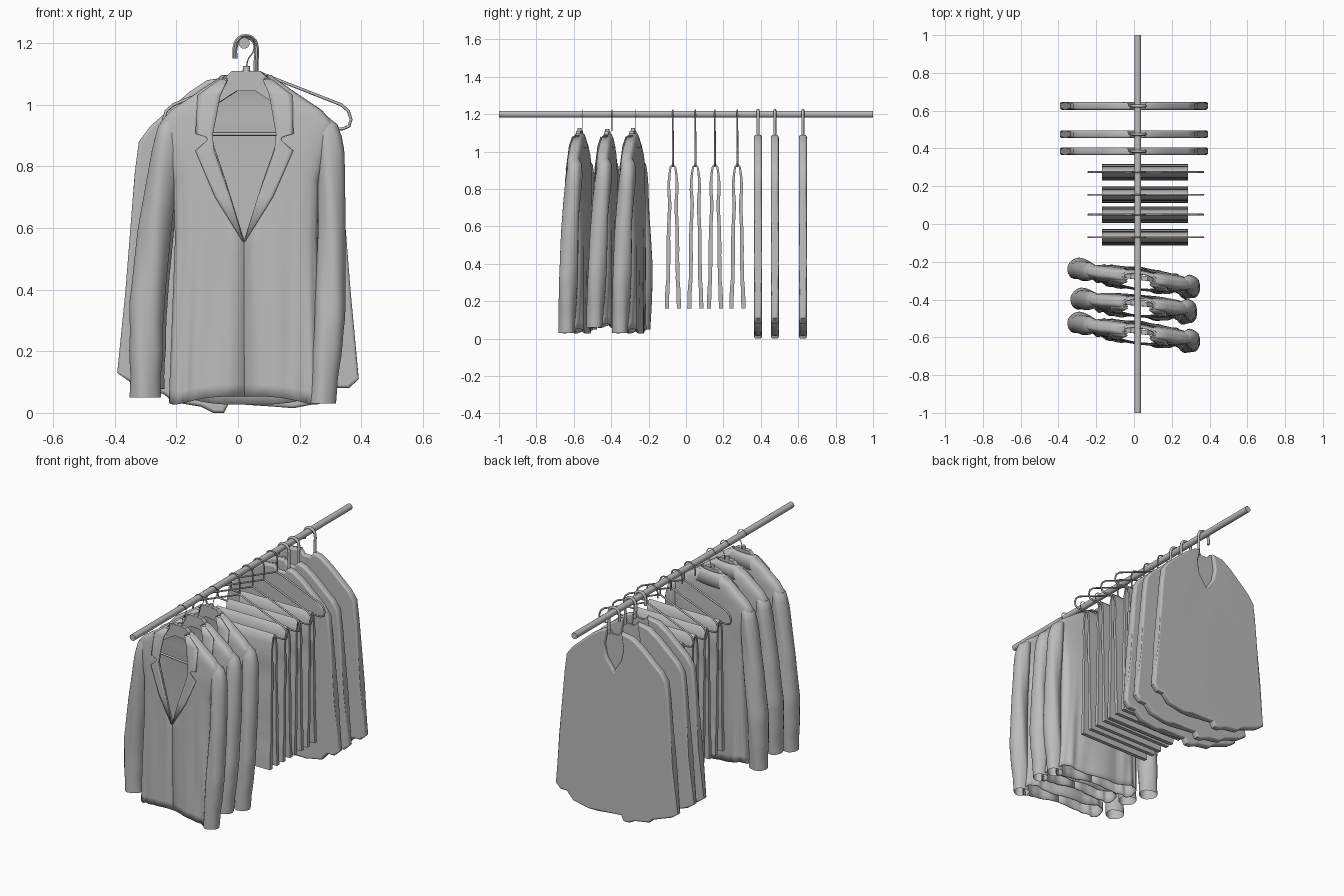
import bpy, bmesh, math
from mathutils import Matrix

cube = bpy.data.objects.get("Cube")
if cube:
    bpy.data.objects.remove(cube)

grey = bpy.data.materials.new("plain_grey")
grey.use_nodes = True
COLOUR = (0.5, 0.5, 0.5, 1)
grey.diffuse_color = COLOUR
grey.node_tree.nodes["Principled BSDF"].inputs["Base Color"].default_value = COLOUR
CX = 0.02  # rail and hooks sit slightly off centre


def finish(name, bm, matrix=None, angle=40, thick=0):
    bmesh.ops.recalc_face_normals(bm, faces=bm.faces)
    mesh = bpy.data.meshes.new(name)
    bm.to_mesh(mesh)
    bm.free()
    obj = bpy.data.objects.new(name, mesh)
    bpy.context.collection.objects.link(obj)
    mesh.materials.append(grey)
    if matrix:
        obj.matrix_world = matrix
    if thick:
        mod = obj.modifiers.new("thickness", "SOLIDIFY")
        mod.thickness = thick
        mod.offset = 0
    bpy.ops.object.select_all(action="DESELECT")
    bpy.context.view_layer.objects.active = obj
    obj.select_set(True)
    bpy.ops.object.shade_smooth_by_angle(angle=math.radians(angle))
    return obj


def loft(bm, rings, closed=True):
    rows = [[bm.verts.new(p) for p in ring] for ring in rings]
    n = len(rows[0])
    for a, b in zip(rows, rows[1:]):
        for i in range(n if closed else n - 1):
            j = (i + 1) % n
            bm.faces.new((a[i], a[j], b[j], b[i]))
    return rows


def plate(bm, outline, y0, y1, bevel=0):
    # xz outline extruded along y; the y1 side gets rounded edges
    face = bm.faces.new([bm.verts.new((x, y0, z)) for x, z in outline])
    made = bmesh.ops.extrude_face_region(bm, geom=[face])["geom"]
    for v in made:
        if isinstance(v, bmesh.types.BMVert):
            v.co.y = y1
    if bevel:
        edges = [e for e in made if isinstance(e, bmesh.types.BMEdge)]
        bmesh.ops.bevel(bm, geom=edges, offset=bevel, segments=3,
                        profile=0.5, affect="EDGES", clamp_overlap=True)


def wire(name, points, radius, matrix, cyclic=False, handle="AUTO"):
    # wire through xz points
    data = bpy.data.curves.new(name, "CURVE")
    data.dimensions = "3D"
    data.bevel_depth = radius
    data.bevel_resolution = 2
    data.resolution_u = 6
    data.use_fill_caps = True
    sp = data.splines.new("BEZIER")
    sp.bezier_points.add(len(points) - 1)
    for bp, (x, z) in zip(sp.bezier_points, points):
        bp.co = (x, 0, z)
        bp.handle_left_type = bp.handle_right_type = handle
    sp.use_cyclic_u = cyclic
    obj = bpy.data.objects.new(name, data)
    bpy.context.collection.objects.link(obj)
    obj.matrix_world = matrix
    data.materials.append(grey)


def hook(name, radius, matrix, foot):
    arc = [(CX + 0.005 + 0.034 * math.cos(a), 1.187 + 0.034 * math.sin(a))
           for a in (0, 0.8, 1.57, 2.35, 3.14)]
    wire(name, [(CX + 0.039, foot), (CX + 0.039, 1.14)] + arc + [(CX - 0.03, 1.15)],
         radius, matrix)


def lerp_table(table, z):
    # table rows: height followed by values, heights rising
    if z <= table[0][0]:
        return table[0][1:]
    for a, b in zip(table, table[1:]):
        if z <= b[0]:
            t = (z - a[0]) / (b[0] - a[0])
            return [p + (q - p) * t for p, q in zip(a[1:], b[1:])]
    return table[-1][1:]


# Rail
bm = bmesh.new()
bmesh.ops.create_cone(bm, cap_ends=True, segments=24, radius1=0.018, radius2=0.018, depth=2,
                      matrix=Matrix.Translation((CX, 0, 1.2)) @ Matrix.Rotation(math.pi / 2, 4, "X"))
finish("rail", bm)

# Jackets: height, half width, half depth, half opening
TORSO = [(0.04, 0.25, 0.056, 0), (0.3, 0.24, 0.055, 0), (0.56, 0.23, 0.053, 0),
         (0.75, 0.235, 0.051, 0.06), (0.88, 0.27, 0.046, 0.105), (0.94, 0.28, 0.04, 0.105),
         (0.98, 0.245, 0.039, 0.1), (1.03, 0.17, 0.034, 0.085), (1.085, 0.09, 0.021, 0.06)]
TX, POWER = 0.027, 0.6


def torso_ring(z, steps=72):
    a, b, w = lerp_table(TORSO, z)
    gap = math.pi / 2 - math.acos((w / a) ** (1 / POWER))
    ring = []
    for i in range(steps + 1):
        t = -math.pi / 2 + gap + (2 * math.pi - 2 * gap) * i / steps
        c, s = math.cos(t), math.sin(t)
        low = max(0, 0.8 - z)
        fold = 1 + 0.14 * low * math.sin(9 * t + 3 * z) + 0.1 * low * math.sin(17 * t - 4 * z)
        hem = 0.015 * math.sin(3 * t) * max(0, 1 - z / 0.3)
        ring.append((TX + a * math.copysign(abs(c) ** POWER, c),
                     b * fold * math.copysign(abs(s) ** POWER, s), z + hem))
    return ring


def front_y(x, z):
    a, b, _ = lerp_table(TORSO, z)
    return -b * max(0, 1 - min(1, abs(x) / a) ** (2 / POWER)) ** (POWER / 2)


# Lapel rows: height, inner edge, outer edge
LAPEL = [(0.555, 0, 0.004), (0.7, 0.045, 0.095), (0.85, 0.098, 0.16), (0.885, 0.103, 0.12),
         (0.895, 0.103, 0.125), (0.905, 0.103, 0.16), (1.03, 0.08, 0.155), (1.08, 0.058, 0.088)]
# Sleeve rows: height, centre, half width, y shift
SLEEVES = {"right": [(0.05, -0.305, 0.05, 0.012), (0.35, -0.3, 0.057, 0.01), (0.6, -0.274, 0.055, 0.007),
                     (0.85, -0.235, 0.048, 0), (0.93, -0.225, 0.038, 0), (0.97, -0.2, 0.015, 0)],
           "left": [(0.03, 0.28, 0.042, -0.025), (0.3, 0.303, 0.05, -0.02), (0.6, 0.308, 0.045, -0.007),
                    (0.85, 0.303, 0.044, 0.008), (0.93, 0.293, 0.038, 0.01), (0.975, 0.26, 0.015, 0.005)]}


def jacket(y, lean, turn, lift, size):
    shear = Matrix.Identity(4)
    shear[1][2] = lean
    m = (Matrix.Translation((0, y, lift)) @ shear @ Matrix.Rotation(turn, 4, "Z")
         @ Matrix.Diagonal((size, 1, 1 - lift, 1)))
    bm = bmesh.new()
    heights = sorted({0.04 + 0.04 * i for i in range(26)} | {r[0] for r in TORSO})
    loft(bm, [torso_ring(z) for z in heights], closed=False)
    finish("jacket_body", bm, m, 50, 0.005)
    for side, rows in SLEEVES.items():
        bm = bmesh.new()
        rings = []
        for k in range(25):
            z = rows[0][0] + (rows[-1][0] - rows[0][0]) * k / 24
            cx, r, dy = lerp_table(rows, z)
            crease = 0.05 * math.sin(40 * z) * max(0, 1 - z / 0.5)
            rings.append([(cx + r * math.cos(t) * (1 + crease),
                           dy + r * math.sin(t) * (1 + 0.08 * math.sin(3 * t + 9 * z)), z)
                          for t in (2 * math.pi * i / 24 for i in range(24))])
        bm.faces.new(loft(bm, rings)[-1])
        finish(side + "_sleeve", bm, m, 50)
    for sign, side in ((-1, "right"), (1, "left")):
        bm = bmesh.new()
        rows = []
        for z, xi, xo in LAPEL:
            xs = [xi + (xo - xi) * i / 4 for i in range(5)]
            rows.append([(TX + sign * x, front_y(x, z) - 0.008, z) for x in xs])
        loft(bm, rows, closed=False)
        finish(side + "_lapel", bm, m, 30, 0.005)
    # Collar standing round the back of the neck
    bm = bmesh.new()
    rings = []
    for z, a, b in ((1.02, 0.15, 0.042), (1.07, 0.105, 0.031), (1.095, 0.08, 0.02)):
        rings.append([(TX + a * math.cos(t), b * math.sin(t), z)
                      for t in (-0.5 + (math.pi + 1) * i / 24 for i in range(25))])
    loft(bm, rings, closed=False)
    finish("jacket_collar", bm, m, 50, 0.005)
    # Shaped hanger with cross bar
    bm = bmesh.new()
    half = [(0.045, 1.11), (0.1, 1.06), (0.22, 0.97), (0.225, 0.93), (0.1, 1.0), (0.03, 1.045)]
    plate(bm, [(TX + x, z) for x, z in half] + [(TX - x, z) for x, z in reversed(half)], -0.012, 0.012)
    finish("jacket_hanger", bm, m, 30)
    wire("hanger_bar", [(TX - 0.17, 0.905), (TX + 0.17, 0.905)], 0.006, m)
    bm = bmesh.new()
    bmesh.ops.create_cone(bm, cap_ends=True, segments=16, radius1=0.013, radius2=0.011, depth=0.02,
                          matrix=Matrix.Translation((TX, 0, 1.115)))
    finish("hanger_ferrule", bm, m)
    wire("jacket_hook", [(TX, 1.11), (TX + 0.005, 1.145), (CX + 0.03, 1.175), (CX + 0.03, 1.21),
                         (CX, 1.222), (CX - 0.025, 1.2)], 0.002,
         Matrix.Translation((0, y + lean * 1.12, 0)))


jacket(-0.577, 0.02, -0.13, 0, 1)
jacket(-0.44, 0.04, -0.09, 0.03, 0.95)
jacket(-0.291, 0.02, -0.13, 0, 1)

# Trousers folded over wire hangers: height, leg centre, half thickness
LEG = [(0.16, 0.034, 0.011), (0.24, 0.032, 0.011), (0.32, 0.023, 0.01), (0.48, 0.026, 0.01),
       (0.6, 0.02, 0.009), (0.72, 0.019, 0.009), (0.8, 0.022, 0.008), (0.88, 0.017, 0.006),
       (0.92, 0.012, 0.005)]


def trousers(y):
    m = Matrix.Translation((0, y, 0))
    outer, inner = [], []
    for z in (0.16 + 0.76 * i / 24 for i in range(25)):
        c, h = lerp_table(LEG, z)
        c += 0.002 * math.sin(24 * z)
        outer.append((c + h, z))
        inner.append((c - h, z))
    path_out = outer + [(0.0, 0.937)] + [(-p, z) for p, z in reversed(outer)]
    path_in = inner + [(0.0, 0.925)] + [(-p, z) for p, z in reversed(inner)]
    bm = bmesh.new()
    ends = loft(bm, [[(x, p, z) for p, z in path_out + path_in[::-1]] for x in (-0.17, 0.285)])
    for row in ends:
        for i in range(len(path_out) - 1):
            bm.faces.new((row[i], row[i + 1], row[-2 - i], row[-1 - i]))
    finish("trousers", bm, m, 50)
    wire("trouser_hanger", [(0.06, 1.108), (0.335, 1.0), (0.358, 0.98), (0.367, 0.952), (0.36, 0.93),
                            (0.34, 0.922), (-0.215, 0.922), (-0.235, 0.93), (-0.242, 0.952),
                            (-0.233, 0.98), (-0.21, 1.0)], 0.005, m, True, "VECTOR")
    hook("trouser_hook", 0.004, m, 1.1)


for y in (-0.07, 0.05, 0.155, 0.275):
    trousers(y)

# Sleeveless tops: shared side and hem outline, separate necklines
HEM = [(-0.392, 0.13), (-0.35, 0.1), (-0.24, 0.06), (-0.21, 0.035), (-0.12, 0.02), (-0.08, 0), (-0.045, 0),
       (-0.03, 0.03), (0.12, 0.02), (0.18, 0.015), (0.28, 0.035), (0.32, 0.08), (0.36, 0.08), (0.392, 0.11)]
RIGHT = [(0.365, 0.4), (0.335, 0.78), (0.322, 0.88), (0.285, 0.93), (0.16, 1.04), (0.1, 1.08)]
LEFT = [(-x, z) for x, z in reversed(RIGHT)]
NECKS = {"back": [(0.06, 1.09), (0.08, 1.0), (0.065, 0.93), (0.015, 0.86), (-0.03, 0.93),
                  (-0.045, 1.0), (-0.03, 1.09)],
         "front": [(0.06, 1.09), (0.04, 1.065), (0.0, 1.065), (-0.02, 1.09)]}

for y in (0.385, 0.475, 0.625):
    m = Matrix.Translation((0, y, 0))
    for side, neck in NECKS.items():
        bm = bmesh.new()
        plate(bm, HEM + RIGHT + neck + LEFT, 0, 0.021 if side == "back" else -0.021, 0.012)
        panel = finish("top_" + side, bm, m, 40)
        panel.modifiers.new("flat_shading", "WEIGHTED_NORMAL").keep_sharp = True
    hook("top_hook", 0.008, m, 1.06)
